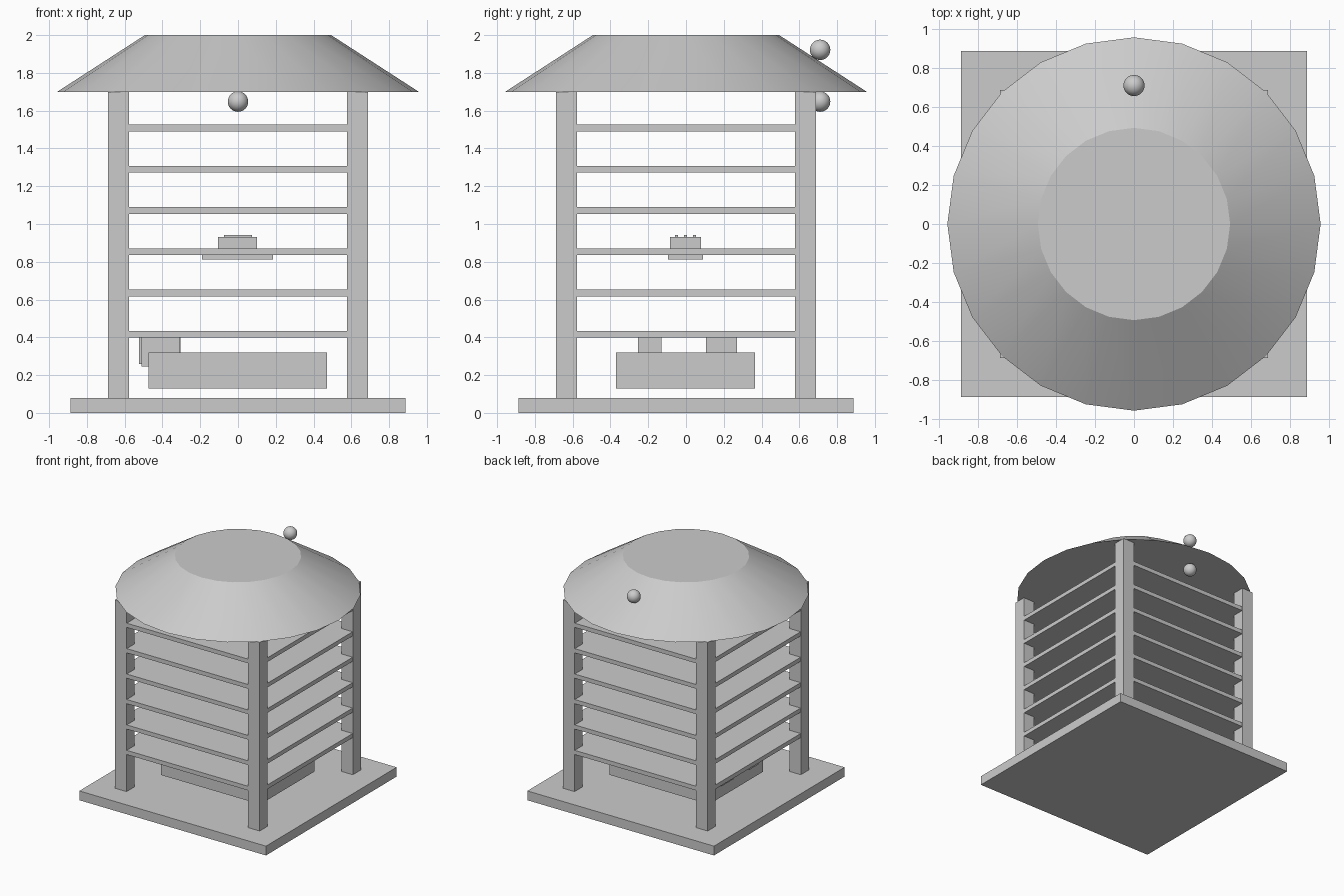
import bpy
import math

old = bpy.data.objects.get("Cube")
if old:
    bpy.data.objects.remove(old, do_unlink=True)

grey = bpy.data.materials.new("plain grey")
grey.use_nodes = True
colour = (0.6, 0.6, 0.6, 1)
grey.diffuse_color = colour
grey.node_tree.nodes["Principled BSDF"].inputs["Base Color"].default_value = colour


def finish(name, smooth=False):
    ob = bpy.context.object
    ob.name = name
    ob.data.materials.append(grey)
    if smooth:
        bpy.ops.object.shade_smooth_by_angle(angle=math.radians(30))
    return ob


def box(name, x, y, z):
    """Box from (low, high) ranges on each axis."""
    ranges = (x, y, z)
    bpy.ops.mesh.primitive_cube_add(size=1, location=[(a + b) / 2 for a, b in ranges])
    ob = finish(name)
    for v in ob.data.vertices:
        v.co = [c * (b - a) for c, (a, b) in zip(v.co, ranges)]
    return ob


# Base slab
box("base", (-0.887, 0.887), (-0.887, 0.887), (0, 0.08))

# Corner posts
INNER, OUTER, EAVES = 0.578, 0.687, 1.7
for side, sx in (("right", -1), ("left", 1)):
    for end, sy in (("front", -1), ("back", 1)):
        box(f"{end}_{side}_post",
            sorted((sx * INNER, sx * OUTER)),
            sorted((sy * INNER, sy * OUTER)),
            (0.08, EAVES))

# Stacked shelves, almost flush with the posts
EDGE = 0.685
for i in range(6):
    z = 0.398 + i * 0.2185
    box(f"shelf_{i + 1}", (-EDGE, EDGE), (-EDGE, EDGE), (z, z + 0.036))

# Roof, a truncated cone
bpy.ops.mesh.primitive_cone_add(vertices=24, radius1=0.957, radius2=0.493, depth=0.3,
                                location=(0, 0, EAVES + 0.15))
finish("roof", smooth=True)

# Storage box with two blocks hanging from the lowest shelf
box("lower_case", (-0.475, 0.47), (-0.37, 0.365), (0.13, 0.32))
box("front_block", (-0.51, -0.31), (-0.255, -0.13), (0.245, 0.4))
box("back_block", (-0.525, -0.305), (0.105, 0.27), (0.26, 0.4))

# Small unit in the middle, with its mounting plate and ribs
box("mounting_plate", (-0.19, 0.185), (-0.095, 0.09), (0.812, 0.84))
box("middle_unit", (-0.105, 0.1), (-0.085, 0.08), (0.86, 0.932))
for i, y in enumerate((-0.05, -0.003, 0.045)):
    box(f"unit_rib_{i + 1}", (-0.073, 0.073), (y - 0.008, y + 0.008), (0.925, 0.942))

# Balls at the back of the roof
for name, z in (("lower_ball", 1.648), ("upper_ball", 1.922)):
    bpy.ops.mesh.primitive_uv_sphere_add(segments=32, ring_count=16, radius=0.054,
                                         location=(0, 0.71, z))
    finish(name, smooth=True)
